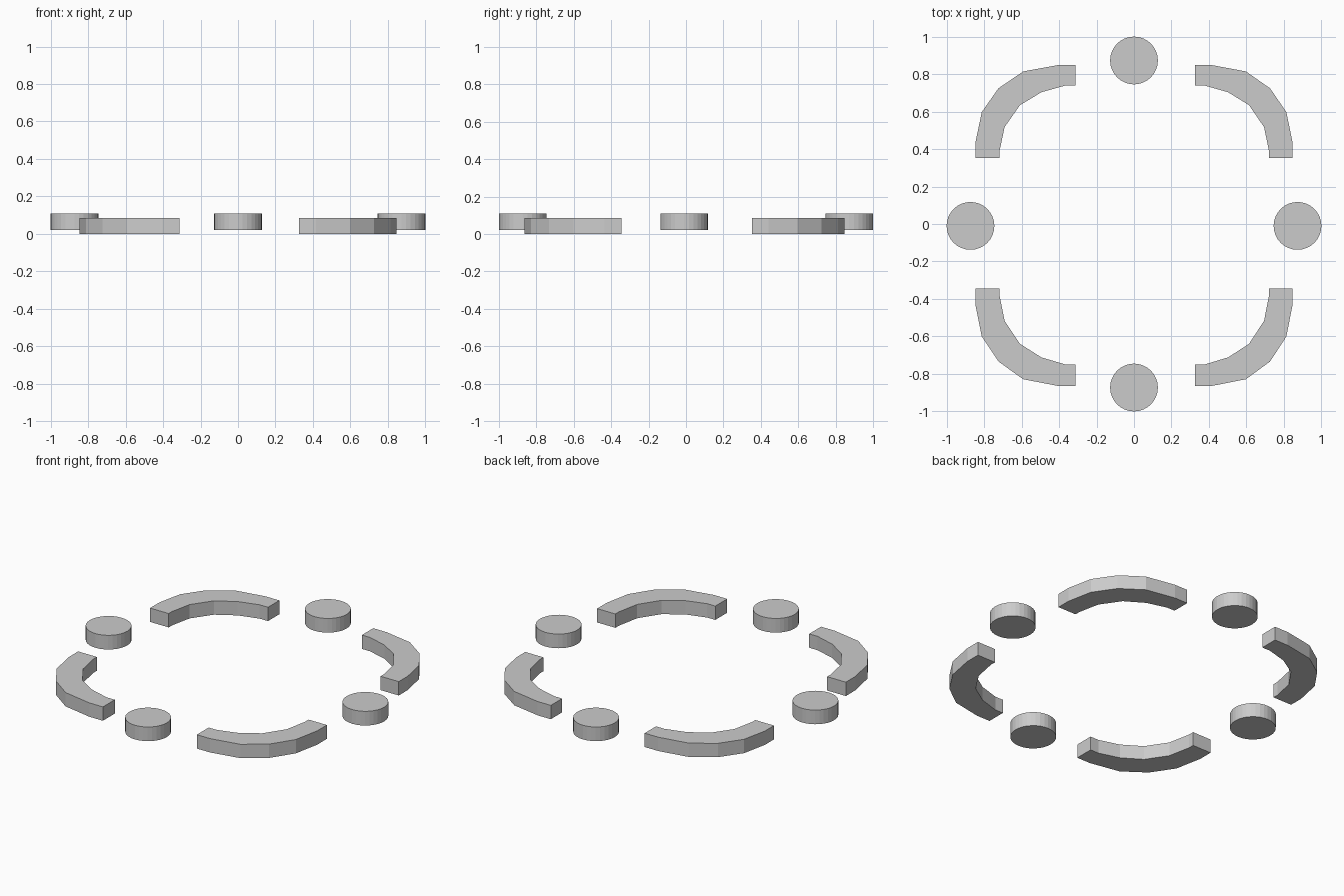
import bpy, bmesh
from mathutils import Matrix

if "Cube" in bpy.data.objects:
    bpy.data.objects.remove(bpy.data.objects["Cube"])

# Quarter-ring outline (front-right-of-plan reference: +x, +y corner)
OUTER = [(0.325, 0.848), (0.415, 0.848), (0.597, 0.814), (0.726, 0.724),
         (0.813, 0.597), (0.845, 0.441), (0.845, 0.353)]
INNER = [(0.721, 0.353), (0.721, 0.386), (0.694, 0.517), (0.614, 0.634),
         (0.502, 0.703), (0.38, 0.738), (0.325, 0.738)]
EDGE_X, EDGE_Y = 0.845, 0.848


def add_object(name, bm):
    bmesh.ops.recalc_face_normals(bm, faces=bm.faces)
    mesh = bpy.data.meshes.new(name)
    bm.to_mesh(mesh)
    bm.free()
    obj = bpy.data.objects.new(name, mesh)
    bpy.context.collection.objects.link(obj)
    return obj


def curved_bar(name, map_x, map_y, height=0.085):
    bm = bmesh.new()
    face = bm.faces.new([bm.verts.new((map_x(x), map_y(y), 0))
                         for x, y in OUTER + INNER])
    ext = bmesh.ops.extrude_face_region(bm, geom=[face], use_keep_orig=True)
    top = [v for v in ext["geom"] if isinstance(v, bmesh.types.BMVert)]
    bmesh.ops.translate(bm, verts=top, vec=(0, 0, height))
    return add_object(name, bm)


def disc(name, x, y, radius=0.1275, z0=0.021, z1=0.108):
    bm = bmesh.new()
    bmesh.ops.create_cone(bm, cap_ends=True, segments=32, radius1=radius,
                          radius2=radius, depth=z1 - z0,
                          matrix=Matrix.Translation((x, y, (z0 + z1) / 2)))
    return add_object(name, bm)


# Curved corner bars: left and front ones are mirrored and slightly longer
sides_x = {"right": lambda x: x,
           "left": lambda x: -EDGE_X + (EDGE_X - x) * 1.023}
sides_y = {"back": lambda y: y,
           "front": lambda y: -0.864 + (EDGE_Y - y) * 1.05}
for yn, fy in sides_y.items():
    for xn, fx in sides_x.items():
        curved_bar(f"curved_bar_{yn}_{xn}", fx, fy)

# Round discs between the bars
for name, x, y in [("right", 0.8725, -0.01), ("left", -0.8725, -0.01),
                   ("back", 0, 0.8725), ("front", 0, -0.8725)]:
    disc(f"disc_{name}", x, y)
